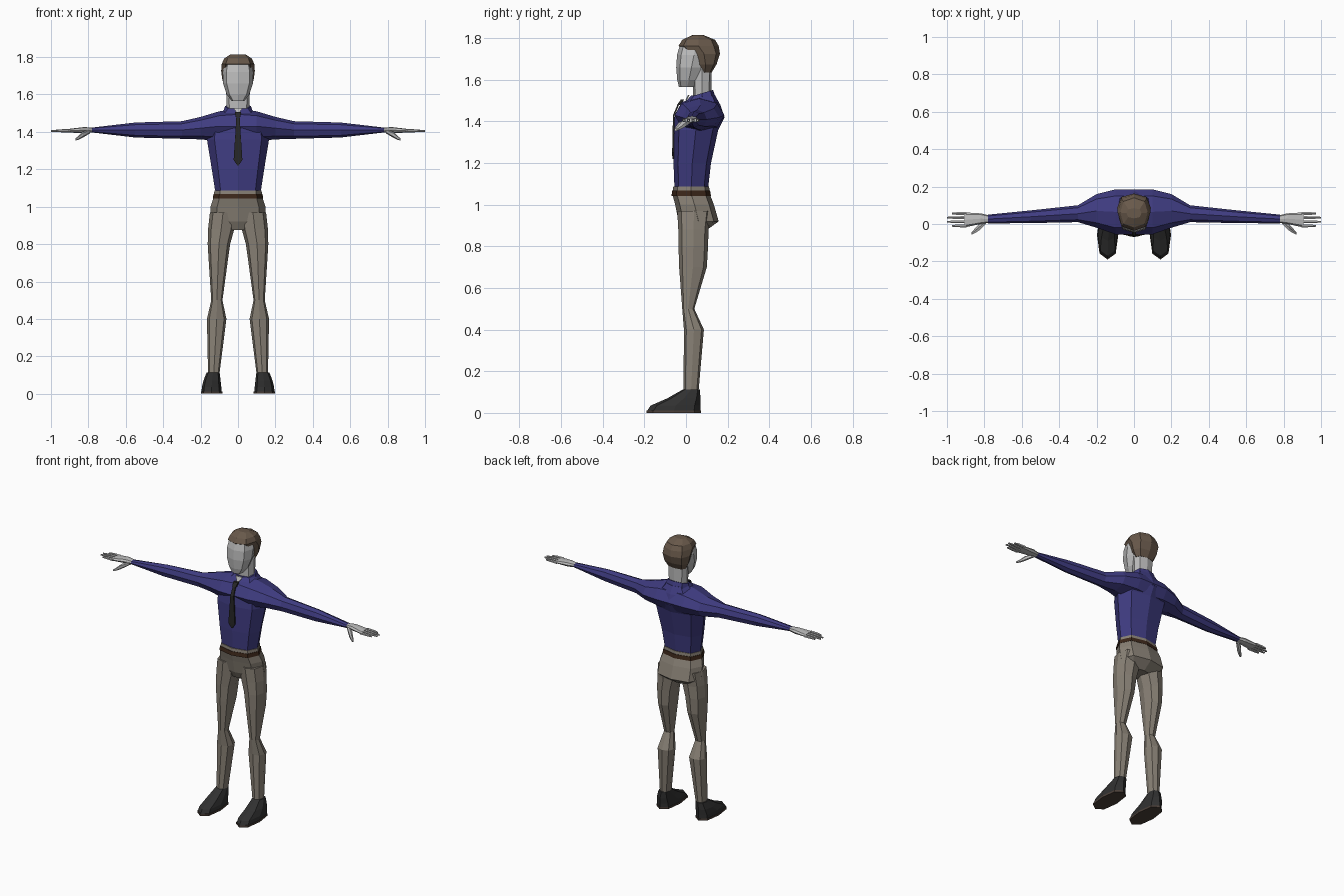
import bpy, bmesh, math

default_cube = bpy.data.objects.get("Cube")
if default_cube:
    bpy.data.objects.remove(default_cube, do_unlink=True)


def material(name, red, green, blue):
    mat = bpy.data.materials.new(name)
    mat.use_nodes = True
    colour = (red, green, blue, 1)
    mat.diffuse_color = colour
    for node in mat.node_tree.nodes:
        if node.type == 'BSDF_PRINCIPLED':
            node.inputs["Base Color"].default_value = colour
    return mat


skin = material("pale skin", .5, .5, .5)
shirt_blue = material("shirt blue", .05, .045, .22)
khaki = material("khaki", .25, .22, .18)
hair_brown = material("hair brown", .14, .1, .07)
belt_brown = material("belt brown", .045, .02, .01)
sole_brown = material("sole brown", .07, .05, .04)
shoe_black = material("shoe black", .03, .03, .03)
tie_black = material("tie black", .02, .02, .02)

ARM_HEIGHT = 1.41


def level(height, wide, front, back, x=0):
    """Horizontal section: half width about x, then front and back in y."""
    return height, x - wide, x + wide, front, back


def slice_at(x, front, back, half, lift=0):
    """Section across the arm: front and back in y, half height about the arm."""
    middle = ARM_HEIGHT + lift
    return x, front, back, middle - half, middle + half


def grown(section, margin, height):
    """Copy of a level moved to another height and widened all round."""
    left, right, front, back = section[1:]
    return height, left - margin, right + margin, front - margin, back + margin


def outline(section, sides, power, tilt):
    """Points of a rounded box section as (first, second, along) values."""
    along, a_low, a_high, b_low, b_high = section
    turn = math.tau / sides
    start = turn / 2 if sides == 4 else 0
    for step in range(sides):
        angle = start + step * turn
        a, b = math.sin(angle), -math.cos(angle)
        a = math.copysign(abs(a) ** power, a) * (a_high - a_low) / 2
        b = math.copysign(abs(b) ** power, b) * (b_high - b_low) / 2
        yield (a_low + a_high) / 2 + a, (b_low + b_high) / 2 + b, along + tilt * b


def loft(name, mat, sections, across_x=False, sides=8, power=.8, tilt=0, mirror=False):
    """Skin a closed part through its sections, upward or outward along x."""
    bm = bmesh.new()
    rings = []
    for section in sections:
        points = outline(section, sides, power, tilt)
        rings.append([bm.verts.new((along, a, b) if across_x else (a, b, along))
                      for a, b, along in points])
    for near, far in zip(rings, rings[1:]):
        for i in range(sides):
            bm.faces.new((near[i - 1], near[i], far[i], far[i - 1]))
    bm.faces.new(rings[0])
    bm.faces.new(rings[-1])
    bmesh.ops.recalc_face_normals(bm, faces=bm.faces)
    mesh = bpy.data.meshes.new(name)
    bm.to_mesh(mesh)
    bm.free()
    mesh.materials.append(mat)
    part = bpy.data.objects.new(name, mesh)
    bpy.context.scene.collection.objects.link(part)
    if mirror:
        part.modifiers.new("Mirror", 'MIRROR').use_clip = True


# Shirt body
waist = level(1.07, wide=.12, front=-.055, back=.105)
loft("shirt_body", shirt_blue, [
    waist,
    level(1.2, wide=.14, front=-.06, back=.12),
    level(1.36, wide=.166, front=-.06, back=.155),
    level(1.42, wide=.16, front=-.055, back=.185),
    level(1.48, wide=.11, front=-.015, back=.165),
    level(1.525, wide=.07, front=.025, back=.14),
])

# Shoulders and sleeves
loft("sleeves", shirt_blue, [
    slice_at(0, front=-.055, back=.185, half=.09, lift=.02),
    slice_at(.1, front=-.055, back=.185, half=.08, lift=.02),
    slice_at(.2, front=-.02, back=.16, half=.06, lift=.01),
    slice_at(.3, front=.01, back=.1, half=.047),
    slice_at(.55, front=.005, back=.073, half=.04),
    slice_at(.78, front=.003, back=.05, half=.013),
], across_x=True, power=1, mirror=True)

# Neck, collar and its opening
throat = level(1.46, wide=.06, front=.035, back=.12)
loft("neck", skin, [throat, grown(throat, margin=.004, height=1.66)])
loft("collar", shirt_blue, [
    grown(throat, margin=.02, height=1.503),
    grown(throat, margin=.01, height=1.536),
], tilt=.3)
loft("collar_opening", skin, [
    level(1.5, wide=.006, front=-.004, back=.004),
    level(1.528, wide=.028, front=.01, back=.018),
], sides=4, power=.3)

# Tie blade and knot
loft("tie_blade", tie_black, [
    level(1.22, wide=.004, front=-.066, back=-.058),
    level(1.25, wide=.026, front=-.067, back=-.058),
    level(1.43, wide=.013, front=-.063, back=-.054),
    level(1.48, wide=.01, front=-.042, back=-.033),
], sides=4, power=.3)
loft("tie_knot", tie_black, [
    level(1.48, wide=.014, front=-.044, back=-.026),
    level(1.505, wide=.018, front=-.026, back=-.008),
], sides=4, power=.3)

# Head and hair
loft("head", skin, [
    level(1.565, wide=.034, front=-.034, back=.045),
    level(1.6, wide=.06, front=-.042, back=.07),
    level(1.66, wide=.08, front=-.047, back=.1),
    level(1.72, wide=.082, front=-.043, back=.12),
    level(1.765, wide=.073, front=-.03, back=.12),
    level(1.795, wide=.045, front=.01, back=.1),
])
loft("hair", hair_brown, [
    level(1.635, wide=.062, front=.06, back=.123),
    level(1.675, wide=.083, front=.04, back=.147),
    level(1.725, wide=.09, front=.01, back=.163),
    level(1.763, wide=.087, front=-.036, back=.157),
    level(1.792, wide=.074, front=-.018, back=.14),
    level(1.815, wide=.04, front=.03, back=.085),
])

# Hands
loft("palms", skin, [
    slice_at(.77, front=.008, back=.045, half=.011),
    slice_at(.82, front=0, back=.057, half=.016),
    slice_at(.905, front=-.018, back=.062, half=.01, lift=-.004),
], across_x=True, mirror=True)

# Fingers, the outer two shorter
for i, finger in enumerate(("index", "middle", "ring", "little")):
    y = .022 * i - .01
    tip = 1 if finger in ("middle", "ring") else .973
    loft(finger + "_fingers", skin, [
        slice_at(.895, front=y - .009, back=y + .009, half=.009, lift=-.004),
        slice_at(.945, front=y - .008, back=y + .008, half=.008, lift=-.004),
        slice_at(tip, front=y - .005, back=y + .005, half=.005, lift=-.006),
    ], across_x=True, sides=6, mirror=True)

# Thumbs
loft("thumbs", skin, [
    slice_at(.79, front=0, back=.03, half=.011, lift=-.006),
    slice_at(.83, front=-.038, back=0, half=.016, lift=-.025),
    slice_at(.85, front=-.05, back=-.022, half=.011, lift=-.04),
    slice_at(.868, front=-.057, back=-.042, half=.006, lift=-.05),
], across_x=True, sides=6, mirror=True)

# Trousers and belt
loft("trouser_seat", khaki, [
    level(.875, wide=.1, front=-.012, back=.095),
    level(.92, wide=.15, front=-.036, back=.157),
    level(1, wide=.147, front=-.052, back=.134),
    grown(waist, margin=.01, height=1.05),
    grown(waist, margin=.006, height=1.087),
])
loft("belt", belt_brown, [
    grown(waist, margin=.015, height=1.043),
    grown(waist, margin=.011, height=1.068),
])
loft("trouser_legs", khaki, [
    level(.1, x=.13, wide=.03, front=-.012, back=.06),
    level(.4, x=.114, wide=.052, front=-.01, back=.086),
    level(.5, x=.113, wide=.03, front=-.018, back=.04),
    level(.7, x=.106, wide=.05, front=-.033, back=.1),
    level(.8, x=.102, wide=.06, front=-.036, back=.106),
    level(.88, x=.09, wide=.07, front=-.037, back=.108),
    level(.97, x=.08, wide=.07, front=-.042, back=.12),
], mirror=True)

# Shoes and soles
footprint = level(.01, x=.141, wide=.054, front=-.187, back=.07)
loft("shoes", shoe_black, [
    footprint,
    level(.035, x=.141, wide=.052, front=-.17, back=.07),
    level(.07, x=.139, wide=.046, front=-.09, back=.07),
    level(.113, x=.133, wide=.035, front=-.014, back=.066),
], mirror=True)
loft("shoe_soles", sole_brown, [
    grown(footprint, margin=.003, height=height) for height in (0, .012)
], mirror=True)
